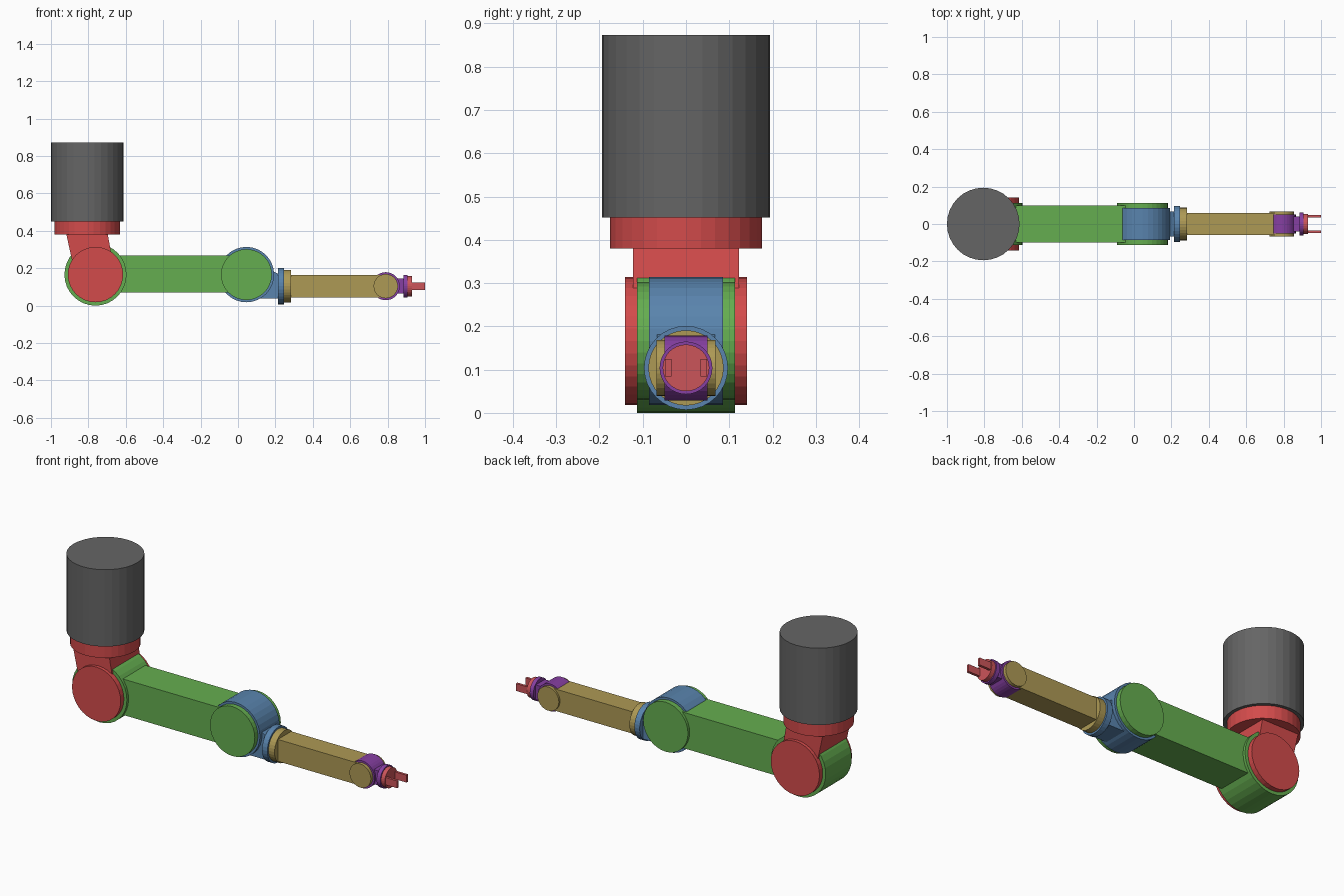
import bpy, bmesh
from math import pi
from mathutils import Matrix, Vector

if "Cube" in bpy.data.objects:
    bpy.data.objects.remove(bpy.data.objects["Cube"])


def material(name, rgb):
    m = bpy.data.materials.new(name)
    m.diffuse_color = (*rgb, 1)
    m.use_nodes = True
    m.node_tree.nodes["Principled BSDF"].inputs["Base Color"].default_value = m.diffuse_color
    return m


GREY = material("dark_grey", (0.13, 0.13, 0.13))
RED = material("red", (0.65, 0.07, 0.07))
GREEN = material("green", (0.13, 0.42, 0.08))
BLUE = material("blue", (0.1, 0.23, 0.42))
GOLD = material("gold", (0.42, 0.32, 0.09))
PURPLE = material("purple", (0.24, 0.05, 0.36))
ROSE = material("rose", (0.6, 0.09, 0.1))

AXIS = {"x": Matrix.Rotation(pi / 2, 4, "Y"),
        "y": Matrix.Rotation(pi / 2, 4, "X"),
        "z": Matrix.Identity(4)}


def finish(name, bm, mat):
    bmesh.ops.recalc_face_normals(bm, faces=bm.faces)
    me = bpy.data.meshes.new(name)
    bm.to_mesh(me)
    bm.free()
    me.materials.append(mat)
    ob = bpy.data.objects.new(name, me)
    bpy.context.collection.objects.link(ob)
    return ob


def cylinder(name, axis, center, r, length, mat):
    bm = bmesh.new()
    bmesh.ops.create_cone(bm, cap_ends=True, segments=32, radius1=r, radius2=r,
                          depth=length,
                          matrix=Matrix.Translation(center) @ AXIS[axis])
    return finish(name, bm, mat)


def prism(name, profile, y0, y1, mat):
    """Side profile in x/z, extruded along y."""
    bm = bmesh.new()
    f = bm.faces.new([bm.verts.new((x, y0, z)) for x, z in profile])
    ext = bmesh.ops.extrude_face_region(bm, geom=[f])
    bmesh.ops.translate(bm, vec=Vector((0, y1 - y0, 0)),
                        verts=[v for v in ext["geom"] if isinstance(v, bmesh.types.BMVert)])
    return finish(name, bm, mat)


def box(name, x0, x1, z0, z1, y0, y1, mat):
    return prism(name, [(x0, z0), (x1, z0), (x1, z1), (x0, z1)], y0, y1, mat)


def side_discs(name, x, z, r, y_in, y_out, mat):
    for s, side in ((-1, "front"), (1, "back")):
        cylinder(f"{name}_{side}", "y", (x, s * (y_in + y_out) / 2, z), r, y_out - y_in, mat)


SX, EX, WX = -0.762, 0.045, 0.79     # shoulder, elbow, wrist axes
Z1, Z2 = 0.166, 0.104                # upper arm and forearm heights
BX = -0.806

# base and swivel
cylinder("base", "z", (BX, 0, 0.662), 0.194, 0.422, GREY)
cylinder("swivel_flange", "z", (BX, 0, 0.416), 0.176, 0.072, RED)
prism("shoulder_neck", [(-0.922, 0.40), (-0.70, 0.40), (-0.679, 0.286), (-0.887, 0.242)],
      -0.123, 0.123, RED)
side_discs("shoulder_disc", SX, Z1, 0.148, 0.113, 0.141, RED)

# upper arm
cylinder("shoulder_barrel", "y", (SX, 0, Z1), 0.166, 0.226, GREEN)
box("upper_arm", SX, EX, 0.07, 0.267, -0.098, 0.098, GREEN)
side_discs("elbow_disc", EX, Z1, 0.136, 0.085, 0.113, GREEN)

# elbow
cylinder("elbow_barrel", "y", (EX, 0, Z1), 0.148, 0.17, BLUE)
prism("elbow_block", [(EX, 0.037), (0.22, 0.037), (0.22, 0.168), (0.18, 0.187), (EX, 0.187)],
      -0.067, 0.067, BLUE)
cylinder("elbow_flange", "x", (0.23, 0, Z2), 0.097, 0.032, BLUE)

# forearm
cylinder("forearm_flange", "x", (0.264, 0, Z2), 0.087, 0.038, GOLD)
box("forearm", 0.27, WX, Z2 - 0.06, Z2 + 0.06, -0.058, 0.058, GOLD)
side_discs("wrist_disc", WX, Z2, 0.065, 0.05, 0.068, GOLD)

# wrist
cylinder("wrist_barrel", "y", (WX, 0, Z2), 0.075, 0.1, PURPLE)
box("wrist_block", WX, 0.89, Z2 - 0.04, Z2 + 0.04, -0.04, 0.04, PURPLE)
cylinder("wrist_flange", "x", (0.896, 0, Z2), 0.061, 0.022, PURPLE)

# gripper
cylinder("gripper_plate", "x", (0.918, 0, Z2), 0.054, 0.024, ROSE)
for s, side in ((-1, "front"), (1, "back")):
    y0, y1 = sorted((s * 0.034, s * 0.048))
    box(f"gripper_finger_{side}", 0.925, 1.0, Z2 - 0.02, Z2 + 0.02, y0, y1, ROSE)
